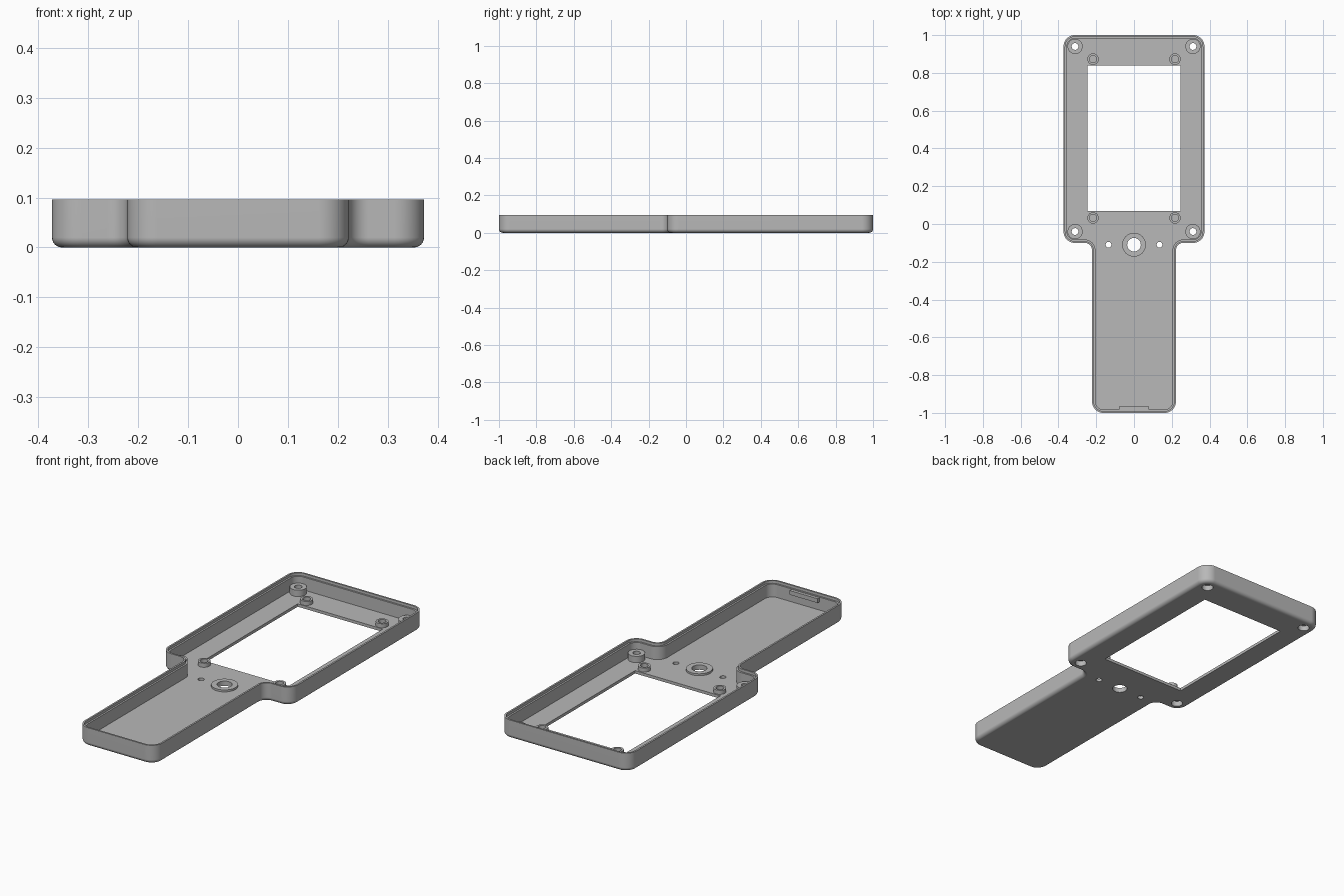
import bpy, bmesh, math
from mathutils import Vector

old = bpy.data.objects.get("Cube")
if old:
    bpy.data.objects.remove(old, do_unlink=True)

grey = bpy.data.materials.new("plain grey")
grey.use_nodes = True
colour = (0.48, 0.48, 0.48, 1)
grey.diffuse_color = colour
grey.node_tree.nodes["Principled BSDF"].inputs["Base Color"].default_value = colour

HEIGHT, FLOOR = 0.096, 0.015
HOLE_Y = -0.11


def make_object(name, bm):
    bmesh.ops.recalc_face_normals(bm, faces=bm.faces)
    mesh = bpy.data.meshes.new(name)
    bm.to_mesh(mesh)
    bm.free()
    mesh.materials.append(grey)
    obj = bpy.data.objects.new(name, mesh)
    bpy.context.collection.objects.link(obj)
    return obj


def smooth(obj):
    bpy.ops.object.select_all(action='DESELECT')
    obj.select_set(True)
    bpy.context.view_layer.objects.active = obj
    bpy.ops.object.shade_smooth_by_angle(angle=math.radians(35))
    mod = obj.modifiers.new("even shading", 'WEIGHTED_NORMAL')
    mod.keep_sharp = True


def outline(inset, steps=10):
    """Paddle outline with rounded corners, moved inward by inset."""
    half = [(0.222, -1.0, 0.06), (0.222, -0.10, 0.04),
            (0.373, -0.10, 0.06), (0.373, 1.0, 0.06)]
    corners = half + [(-x, y, r) for x, y, r in reversed(half)]
    points = []
    for i, (x, y, r) in enumerate(corners):
        p = Vector((x, y))
        a = (Vector(corners[i - 1][:2]) - p).normalized()
        b = (Vector(corners[(i + 1) % len(corners)][:2]) - p).normalized()
        convex = a.x * b.y - a.y * b.x < 0
        radius = r - inset if convex else r + inset
        centre = p + (a + b) * r
        for k in range(steps + 1):
            t = k / steps * math.pi / 2
            points.append(centre - (b * math.cos(t) + a * math.sin(t)) * radius)
    return points


def add_cylinder(bm, x, y, r, z0, z1, sides=32):
    ring = [bm.verts.new((x + r * math.cos(i * math.tau / sides),
                          y + r * math.sin(i * math.tau / sides), z0)) for i in range(sides)]
    face = bm.faces.new(ring)
    top = bmesh.ops.extrude_face_region(bm, geom=[face])
    bmesh.ops.translate(bm, vec=(0, 0, z1 - z0),
                        verts=[g for g in top["geom"] if isinstance(g, bmesh.types.BMVert)])


def add_box(bm, x0, x1, y0, y1, z0, z1):
    box = bmesh.ops.create_cube(bm, size=1)["verts"]
    for v in box:
        v.co = (x0 if v.co.x < 0 else x1, y0 if v.co.y < 0 else y1, z0 if v.co.z < 0 else z1)


def lathe(name, x, y, profile, sides=32):
    """Spin a radius/height profile around a vertical axis."""
    bm = bmesh.new()
    rings = [[bm.verts.new((x + r * math.cos(i * math.tau / sides),
                            y + r * math.sin(i * math.tau / sides), z)) for i in range(sides)]
             for r, z in profile]
    for low, high in zip(rings, rings[1:]):
        for i in range(sides):
            j = (i + 1) % sides
            bm.faces.new((low[i], low[j], high[j], high[i]))
    obj = make_object(name, bm)
    smooth(obj)
    return obj


# Tray: rounded lower edge, outer wall, stepped rim, inner wall, floor
fillet = 0.02
section = [(fillet * (1 - math.sin(t)), fillet * (1 - math.cos(t)))
           for t in (k * math.pi / 12 for k in range(7))]
section += [(0, HEIGHT), (0.009, HEIGHT), (0.009, HEIGHT - 0.014),
            (0.018, HEIGHT - 0.014), (0.018, FLOOR)]
bm = bmesh.new()
loops = [[bm.verts.new((p.x, p.y, z)) for p in outline(d)] for d, z in section]
for low, high in zip(loops, loops[1:]):
    for i in range(len(low)):
        j = (i + 1) % len(low)
        bm.faces.new((low[i], low[j], high[j], high[i]))
bm.faces.new(loops[0])
bm.faces.new(loops[-1])
tray = make_object("tray", bm)

# Cutter: screen window, screw holes, centre hole and two pin holes
screws = [(sx * 0.312, y) for sx in (-1, 1) for y in (-0.04, 0.94)]
bm = bmesh.new()
add_box(bm, -0.245, 0.245, 0.068, 0.84, -0.05, 0.05)
for x, y in screws:
    add_cylinder(bm, x, y, 0.028, -0.05, 0.02)
add_cylinder(bm, 0, HOLE_Y, 0.036, -0.05, 0.05)
for x in (-0.135, 0.135):
    add_cylinder(bm, x, HOLE_Y, 0.015, -0.05, 0.05)
cutter = make_object("hole_cutter", bm)
cutter.hide_render = True
cut = tray.modifiers.new("holes", 'BOOLEAN')
cut.operation = 'DIFFERENCE'
cut.solver = 'EXACT'
cut.object = cutter
bpy.context.view_layer.objects.active = tray
bpy.ops.object.modifier_apply(modifier=cut.name)
bpy.data.objects.remove(cutter, do_unlink=True)
smooth(tray)

# Corner screw bosses, counterbored from below
for i, (x, y) in enumerate(screws):
    lathe(f"screw_boss_{i + 1}", x, y,
          [(0.028, 0), (0.028, 0.028), (0.018, 0.028), (0.018, 0.048),
           (0.04, 0.048), (0.04, FLOOR)])

# Screen standoffs with blind holes
spots = [(sx * 0.217, y) for sx in (-1, 1) for y in (0.032, 0.873)]
for i, (x, y) in enumerate(spots):
    lathe(f"screen_standoff_{i + 1}", x, y,
          [(0.019, FLOOR), (0.019, 0.036), (0.03, 0.036), (0.03, FLOOR)])

# Low collar around the centre hole
lathe("hole_collar", 0, HOLE_Y,
      [(0.036, FLOOR), (0.036, 0.025), (0.063, 0.025), (0.063, FLOOR)])

# Catch on the inside of the handle end
bm = bmesh.new()
add_box(bm, -0.08, 0.08, -0.99, -0.966, 0.058, 0.08)
make_object("end_catch", bm)
